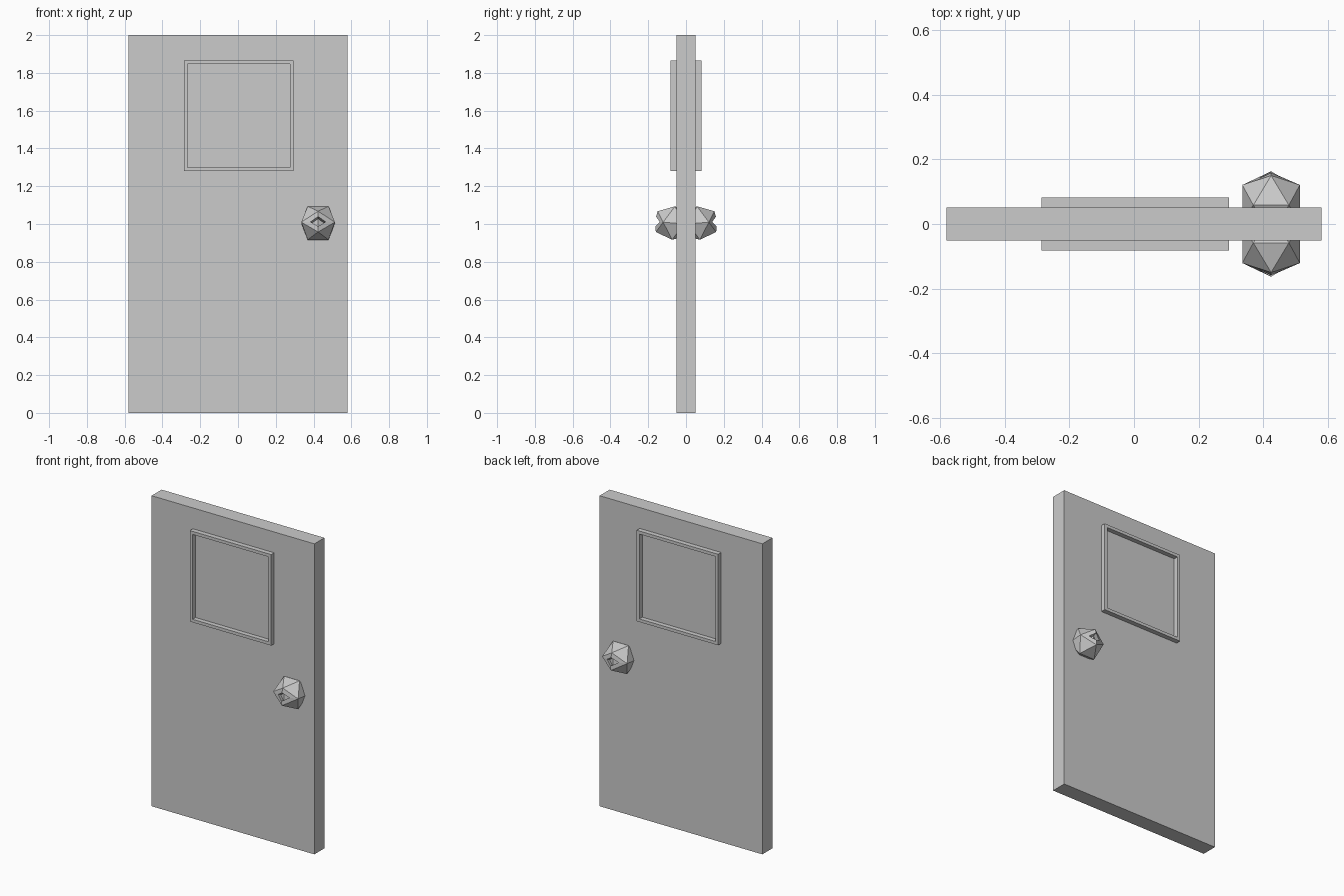
import bpy, bmesh, math
from mathutils import Matrix, Vector

if "Cube" in bpy.data.objects:
    bpy.data.objects.remove(bpy.data.objects["Cube"])


def finish(name, bm):
    bmesh.ops.recalc_face_normals(bm, faces=bm.faces)
    me = bpy.data.meshes.new(name)
    bm.to_mesh(me)
    bm.free()
    ob = bpy.data.objects.new(name, me)
    bpy.context.collection.objects.link(ob)
    return ob


def box(centre, size):
    bm = bmesh.new()
    mat = Matrix.Translation(centre) @ Matrix.Diagonal((*size, 1))
    bmesh.ops.create_cube(bm, size=1, matrix=mat)
    return bm


# Door slab
finish("door_panel", box((0, 0, 1), (1.16, 0.102, 2)))

# Window frame: raised on both sides, with a recessed pane
bm = box((0.004, 0, 1.573), (0.58, 0.164, 0.586))
bm.normal_update()
for side in (-1, 1):
    face = next(f for f in bm.faces if f.normal.y * side > 0.9)
    bmesh.ops.inset_region(bm, faces=[face], thickness=0.028)
    rim = bmesh.ops.extrude_face_region(bm, geom=[face])["geom"]
    bmesh.ops.translate(bm, verts=[v for v in rim if isinstance(v, bmesh.types.BMVert)],
                        vec=(0, -side * 0.03, 0))
    if face.is_valid:
        bm.faces.remove(face)
finish("window_frame", bm)

# Door knob: icosahedron with a sunken diamond on its front edge
s = 0.055
phi = (1 + math.sqrt(5)) / 2
bm = bmesh.new()
for a in (-1, 1):
    for b in (-1, 1):
        for co in ((phi * a, b, 0), (0, phi * a, b), (a, 0, phi * b)):
            bm.verts.new(Vector(co) * s)
bmesh.ops.convex_hull(bm, input=bm.verts)
bm.normal_update()
front = [f for f in bm.faces if sum(v.co.y < -1.5 * s for v in f.verts) == 2]
bmesh.ops.inset_region(bm, faces=front, thickness=0.026, use_even_offset=True)
bmesh.ops.inset_region(bm, faces=front, thickness=0.0005, use_even_offset=True)
bmesh.ops.translate(bm, verts=list({v for f in front for v in f.verts}),
                    vec=(0, 0.025, -0.009))
bmesh.ops.transform(bm, verts=bm.verts, matrix=Matrix.Translation((0.424, -0.066, 1.005))
                    @ Matrix.Rotation(math.radians(-5), 4, 'X'))
knob = finish("door_knob", bm)

# Matching knob on the back
back = bpy.data.objects.new("door_knob_back", knob.data.copy())
bpy.context.collection.objects.link(back)
back.data.transform(Matrix.Diagonal((1, -1, 1, 1)))
back.data.flip_normals()
